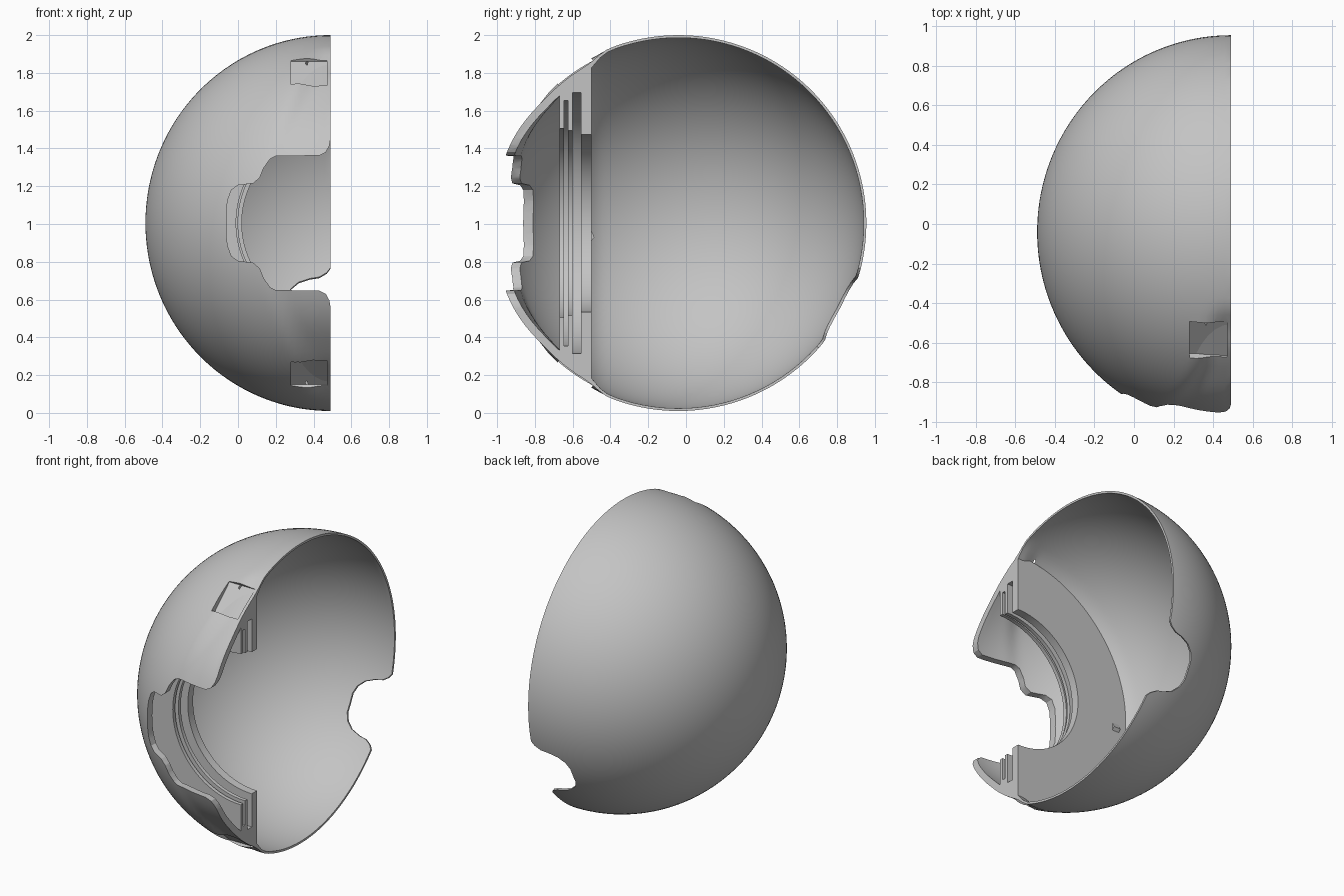
import bpy, bmesh, math
from mathutils import Vector, Matrix

cube = bpy.data.objects.get("Cube")
if cube:
    bpy.data.objects.remove(cube)

CENTRE = Vector((0.49, -0.04, 1.005))
R = 0.995

grey = bpy.data.materials.new("plain_grey")
grey.use_nodes = True
grey.diffuse_color = (0.55, 0.55, 0.55, 1)
grey.node_tree.nodes["Principled BSDF"].inputs["Base Color"].default_value = (0.55, 0.55, 0.55, 1)


def make_object(name, bm):
    bmesh.ops.recalc_face_normals(bm, faces=bm.faces[:])
    mesh = bpy.data.meshes.new(name)
    bm.to_mesh(mesh)
    bm.free()
    mesh.materials.append(grey)
    ob = bpy.data.objects.new(name, mesh)
    bpy.context.collection.objects.link(ob)
    return ob


def activate(ob):
    bpy.ops.object.select_all(action='DESELECT')
    ob.select_set(True)
    bpy.context.view_layer.objects.active = ob


def smooth(ob, angle=30):
    activate(ob)
    bpy.ops.object.shade_smooth_by_angle(angle=math.radians(angle))


def cut(ob, cutter):
    cutter.hide_render = True
    mod = ob.modifiers.new("cut", 'BOOLEAN')
    mod.operation = 'DIFFERENCE'
    mod.solver = 'EXACT'
    mod.object = cutter
    activate(ob)
    bpy.ops.object.modifier_apply(modifier=mod.name)
    bpy.data.objects.remove(cutter)


def halve(bm, x):
    """Keep the part left of the plane at x and cap it."""
    bmesh.ops.bisect_plane(bm, geom=bm.verts[:] + bm.edges[:] + bm.faces[:],
                           plane_co=(x, 0, 0), plane_no=(1, 0, 0), clear_outer=True)
    bmesh.ops.holes_fill(bm, edges=[e for e in bm.edges if e.is_boundary], sides=0)


def prism(name, pts, origin, u, v, depth):
    """Polygon in the plane spanned by u and v, extruded by the depth vector."""
    bm = bmesh.new()
    o, u, v = Vector(origin), Vector(u), Vector(v)
    face = bm.faces.new([bm.verts.new(o + u * a + v * b) for a, b in pts])
    ext = bmesh.ops.extrude_face_region(bm, geom=[face])
    moved = [g for g in ext["geom"] if isinstance(g, bmesh.types.BMVert)]
    bmesh.ops.translate(bm, verts=moved, vec=Vector(depth))
    return make_object(name, bm)


def step(a, b, t):
    t = max(0, min(1, (t - a) / (b - a)))
    return t * t * (3 - 2 * t)


def flap_dent(p):
    """How far the front flaps sink below the sphere."""
    h = abs(p.z - CENTRE.z)
    edge = 0.15 + 0.4 * (h - 0.36)
    side = step(edge, edge + 0.1, p.x)
    front = step(-0.4, -0.55, p.y) * step(0.2, 0.36, h)
    return 0.03 * side * front * (1 - 0.6 * step(-0.75, -0.95, p.y))


def ball(name, radius_at, half):
    bm = bmesh.new()
    bmesh.ops.create_uvsphere(bm, u_segments=128, v_segments=96, radius=1,
                              matrix=Matrix.Rotation(math.pi / 2, 4, 'Y'))
    for vert in bm.verts:
        d = vert.co.normalized()
        d.x *= 0.985
        p = CENTRE + d * R
        vert.co = CENTRE + d * (radius_at(p) - flap_dent(p))
    if half:
        halve(bm, CENTRE.x)
    return make_object(name, bm)


# Hollow half sphere, thicker around the front opening
shell = ball("shell", lambda p: R, True)
cut(shell, ball("hollow", lambda p: R - 0.014 - 0.028 * step(-0.45, -0.62, p.y), False))

# Front opening between the two flaps
upper = [(0.7, 0.46), (0.492, 0.46), (0.484, 0.41), (0.465, 0.375), (0.43, 0.357),
         (0.2, 0.355), (0.17, 0.34), (0.135, 0.29), (0.115, 0.24), (0.08, 0.21),
         (0, 0.2), (-0.035, 0.175), (-0.055, 0.12), (-0.062, 0.06)]
opening = upper + [(x, -z) for x, z in reversed(upper)]
cut(shell, prism("opening", opening, (0, -1.3, CENTRE.z), (1, 0, 0), (0, 0, 1), (0, 0.6, 0)))

# Flared notch low on the back
side = [(0.27, 0.6), (0.25, 0.5), (0.21, 0.47), (0.185, 0.43), (0.175, 0.38),
        (0.15, 0.32), (0.11, 0.28), (0.06, 0.26)]
notch = side + [(-a, x) for a, x in reversed(side)]
out = Vector((0, 0.884, -0.467))
across = Vector((0, 0.467, 0.884))
base = CENTRE + out * 0.6
cut(shell, prism("notch", notch, (0, base.y, base.z), across, (1, 0, 0), out * 0.7))

# Shallow flat recess on each flap
recess = [(-0.49, 0.855), (-0.655, 0.705), (-0.71, 0.78), (-0.55, 0.95)]
for s in (1, -1):
    cut(shell, prism("recess", recess, (0.28, 0, CENTRE.z), (0, 1, 0), (0, 0, s), (0.19, 0, 0)))
smooth(shell)

# Grooved half ring behind the opening, turned about the front-back axis
section = [(0.47, -0.5), (0.845, -0.5), (0.715, -0.67), (0.5, -0.67), (0.5, -0.645),
           (0.65, -0.645), (0.65, -0.625), (0.49, -0.625), (0.49, -0.6),
           (0.69, -0.6), (0.69, -0.555), (0.47, -0.555)]
bm = bmesh.new()
loop = [bm.verts.new((CENTRE.x, y, CENTRE.z + r)) for r, y in section]
profile = bm.faces.new(loop)
bmesh.ops.spin(bm, geom=[profile], cent=CENTRE, axis=(0, -1, 0),
               angle=math.pi, steps=64, use_duplicate=False)
# Close the starting end if the spin left it open
rim = [e for e in bm.edges if e.is_boundary]
if rim:
    bmesh.ops.holes_fill(bm, edges=rim, sides=0)
if sum(v.co.x for v in bm.verts) / len(bm.verts) > CENTRE.x:
    for v in bm.verts:
        v.co.x = 2 * CENTRE.x - v.co.x
ring = make_object("grooved_ring", bm)
smooth(ring)

# Small wedge on the back of the ring
wedge = [(-0.505, -0.1), (-0.485, -0.075), (-0.505, -0.03)]
prism("ring_wedge", wedge, (-0.3, 0, CENTRE.z), (0, 1, 0), (0, 0, 1), (0.05, 0, 0))
